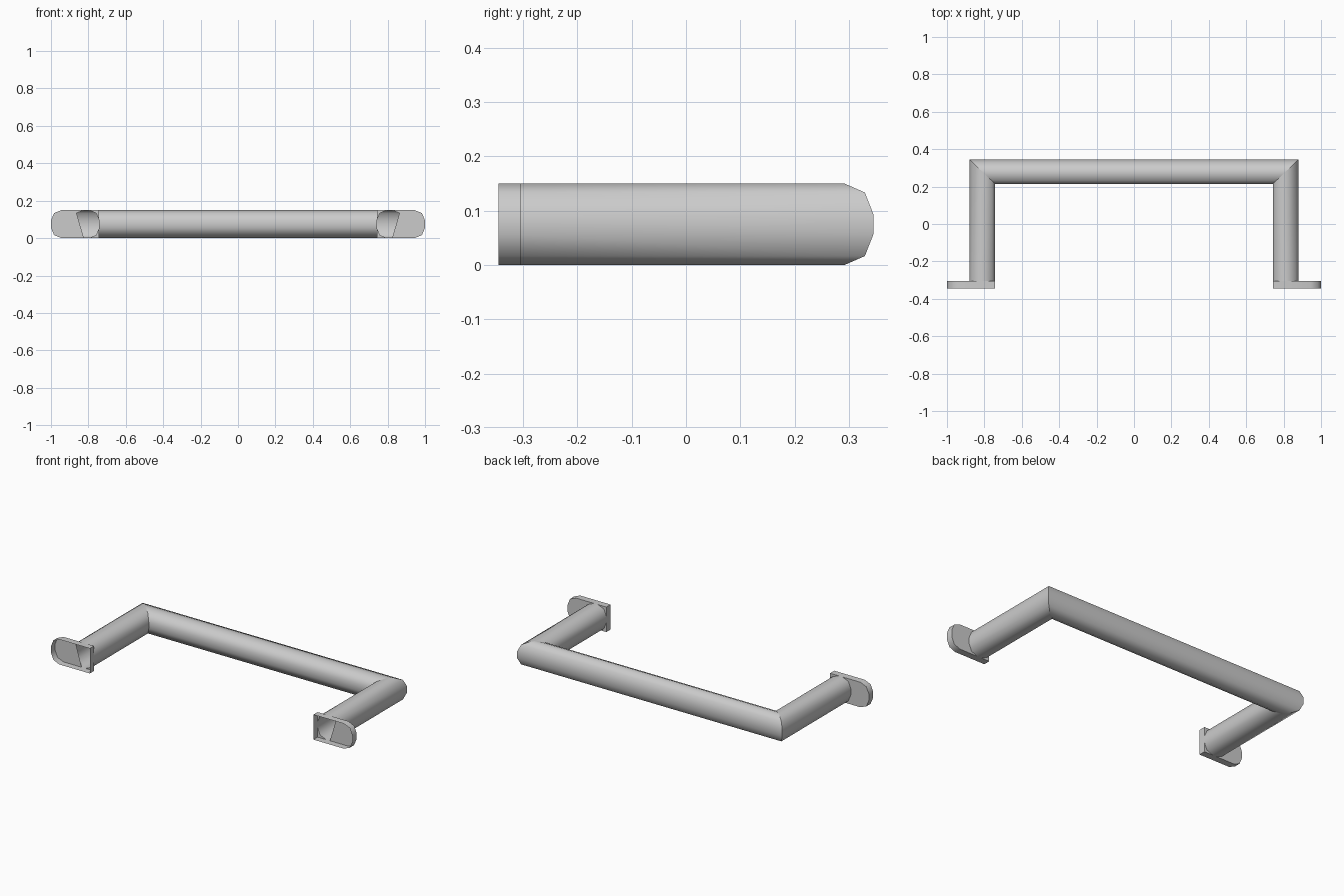
import bpy, bmesh
from math import sin, cos, radians

if "Cube" in bpy.data.objects:
    bpy.data.objects.remove(bpy.data.objects["Cube"])

H, R = 0.15, 0.056            # section height, corner radius
BACK, FRONT = -0.305, -0.345  # plate depth
X_IN, X_OUT, X_PLATE = 0.742, 0.88, 1.0
Y_IN, Y_OUT = 0.214, 0.345


def rounded(lo, hi):
    """Rounded rectangle, two segments per corner, starting outer-top."""
    centres = [(hi - R, H - R), (lo + R, H - R), (lo + R, R), (hi - R, R)]
    return [(cx + R * cos(radians(90 * i + a)), cz + R * sin(radians(90 * i + a)))
            for i, (cx, cz) in enumerate(centres) for a in (0, 45, 90)]


def finish(bm, name):
    bmesh.ops.recalc_face_normals(bm, faces=bm.faces[:])
    mesh = bpy.data.meshes.new(name)
    bm.to_mesh(mesh)
    bm.free()
    obj = bpy.data.objects.new(name, mesh)
    bpy.context.collection.objects.link(obj)
    bpy.ops.object.select_all(action='DESELECT')
    obj.select_set(True)
    bpy.context.view_layer.objects.active = obj
    bpy.ops.object.shade_smooth_by_angle(angle=radians(50))
    return obj


section = rounded(X_IN, X_OUT)

# Hollow handle tube: leg, mitred bar, leg
bm = bmesh.new()
mitre_y = [Y_IN + (x - X_IN) / (X_OUT - X_IN) * (Y_OUT - Y_IN) for x, z in section]
rings = []
for side, mitred in ((-1, False), (-1, True), (1, True), (1, False)):
    rings.append([bm.verts.new((side * x, y if mitred else BACK, z))
                  for (x, z), y in zip(section, mitre_y)])
n = len(section)
for a, b in zip(rings, rings[1:]):
    for i in range(n):
        j = (i + 1) % n
        bm.faces.new((a[i], a[j], b[j], b[i]))
for ring in rings[1:3]:       # keep the mitre joints crisp
    for i in range(n):
        bm.edges.get((ring[i], ring[(i + 1) % n])).smooth = False
finish(bm, "handle_tube")

# Mounting plates: open-front shallow cups pierced by the tube
plate = rounded(X_IN, X_PLATE)
outer = [plate[i] for i in (9, 10, 11, 0, 1, 2)]
top, bottom = (X_IN, H), (X_IN, 0)
back_faces = [[top] + section[3:6],
              section[6:9] + [bottom],
              [section[i] for i in (2, 1, 0, 11, 10, 9)] + outer]
rim = [bottom] + outer + [top]
for side, name in ((-1, "left_plate"), (1, "right_plate")):
    bm = bmesh.new()
    for pts in back_faces:
        bm.faces.new([bm.verts.new((side * x, BACK, z)) for x, z in pts])
    bmesh.ops.triangulate(bm, faces=bm.faces[:])
    loops = [[bm.verts.new((side * x, y, z)) for x, z in rim] for y in (BACK, FRONT)]
    for i in range(len(rim)):
        j = (i + 1) % len(rim)
        bm.faces.new((loops[0][i], loops[0][j], loops[1][j], loops[1][i]))
    bmesh.ops.remove_doubles(bm, verts=bm.verts[:], dist=0.0001)
    finish(bm, name)
